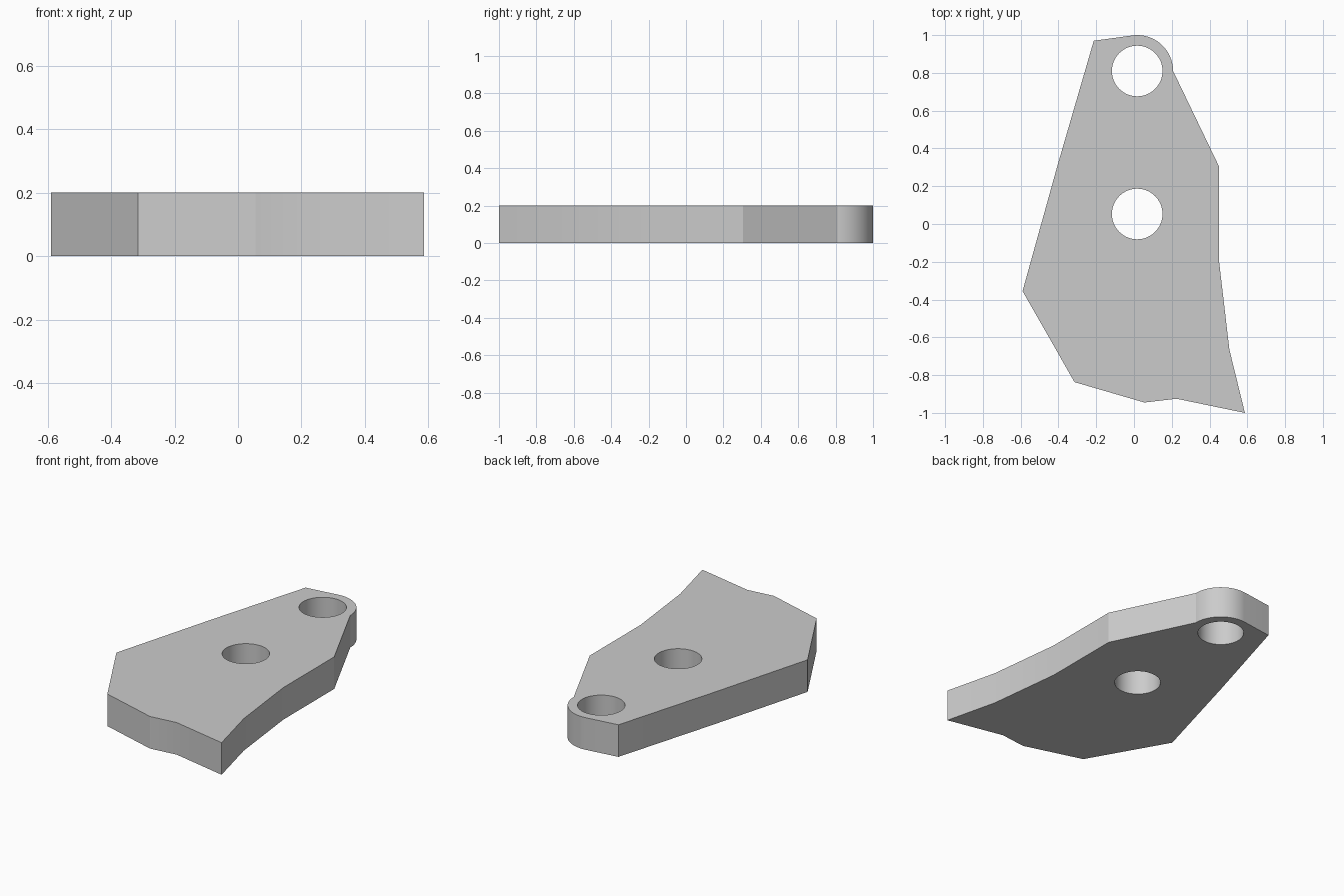
import bpy
import bmesh
from math import cos, sin, pi, radians

cube = bpy.data.objects.get("Cube")
if cube:
    bpy.data.objects.remove(cube, do_unlink=True)

THICKNESS = 0.2
HOLE_RADIUS = 0.134
HOLES = [(0.017, 0.81), (0.017, 0.053)]
LUG_RADIUS = 0.19


def arc(centre, radius, start, end, steps):
    """Points along an arc, both ends included."""
    return [(centre[0] + radius * cos(start + (end - start) * i / steps),
             centre[1] + radius * sin(start + (end - start) * i / steps))
            for i in range(steps + 1)]


# Plate outline: rounded lug at the back, angular elsewhere
outline = arc(HOLES[0], LUG_RADIUS, 0, pi / 2 + 0.1, 24)
outline += [(-0.213, 0.97), (-0.405, 0.31), (-0.59, -0.355), (-0.315, -0.837),
            (0.055, -0.945), (0.225, -0.925), (0.587, -1.0), (0.505, -0.665),
            (0.45, -0.195), (0.45, 0.305)]

# Bolt holes
loops = [outline] + [arc(c, HOLE_RADIUS, 0, 2 * pi, 64)[:-1] for c in HOLES]

bm = bmesh.new()
edges = []
for loop in loops:
    verts = [bm.verts.new((x, y, 0)) for x, y in loop]
    edges += [bm.edges.new((v, verts[i - 1])) for i, v in enumerate(verts)]
bmesh.ops.triangle_fill(bm, edges=edges, use_beauty=True, normal=(0, 0, 1))

# Thicken the plate upwards
top = bmesh.ops.extrude_face_region(bm, geom=bm.faces[:], use_keep_orig=True)
for v in top["geom"]:
    if isinstance(v, bmesh.types.BMVert):
        v.co.z = THICKNESS
bmesh.ops.recalc_face_normals(bm, faces=bm.faces[:])

mesh = bpy.data.meshes.new("mounting_plate")
bm.to_mesh(mesh)
bm.free()
plate = bpy.data.objects.new("mounting_plate", mesh)
bpy.context.collection.objects.link(plate)

# Plain grey finish
grey = bpy.data.materials.new("plain_grey")
grey.use_nodes = True
colour = (0.6, 0.6, 0.6, 1)
grey.diffuse_color = colour
grey.node_tree.nodes["Principled BSDF"].inputs["Base Color"].default_value = colour
mesh.materials.append(grey)

# Smooth curved walls, sharp corners
bpy.ops.object.select_all(action='DESELECT')
plate.select_set(True)
bpy.context.view_layer.objects.active = plate
bpy.ops.object.shade_smooth_by_angle(angle=radians(20))
